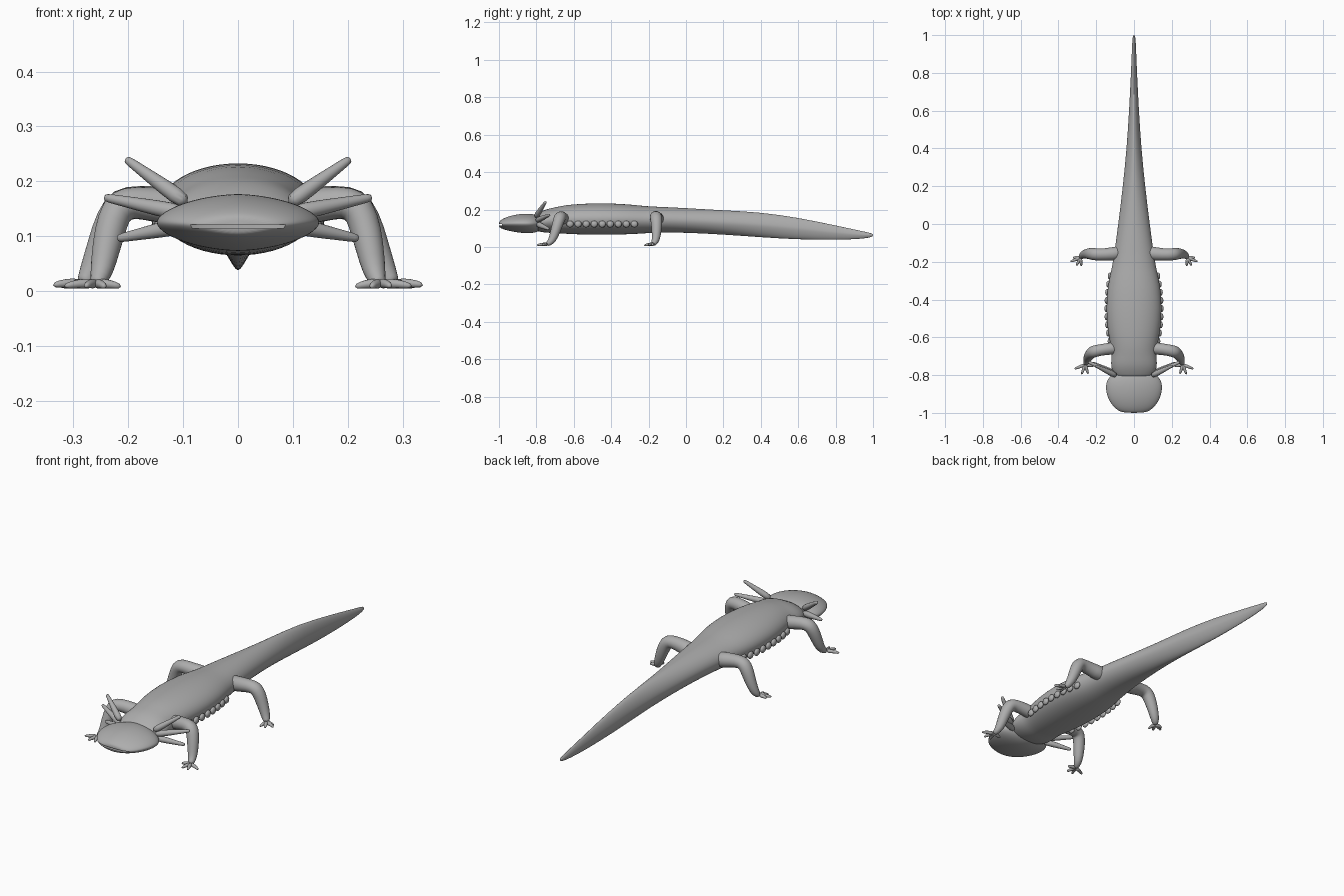
import bpy, bmesh, math
from mathutils import Vector

cube = bpy.data.objects.get("Cube")
if cube:
    bpy.data.objects.remove(cube, do_unlink=True)

skin = bpy.data.materials.new("grey_skin")
skin.use_nodes = True
GREY = (0.42, 0.42, 0.42, 1)
skin.diffuse_color = GREY
skin.node_tree.nodes["Principled BSDF"].inputs["Base Color"].default_value = GREY


def finish(name, bm, mirror=False, subsurf=1):
    """Turn a bmesh into a smooth, optionally mirrored object."""
    bmesh.ops.recalc_face_normals(bm, faces=bm.faces)
    mesh = bpy.data.meshes.new(name)
    bm.to_mesh(mesh)
    bm.free()
    mesh.materials.append(skin)
    mesh.shade_smooth()
    obj = bpy.data.objects.new(name, mesh)
    bpy.context.collection.objects.link(obj)
    if mirror:
        obj.modifiers.new("mirror", "MIRROR").use_mirror_merge = False
    if subsurf:
        mod = obj.modifiers.new("smooth", "SUBSURF")
        mod.levels = mod.render_levels = subsurf
    return obj


def skin_rings(bm, rings):
    """Bridge a list of point rings and cap both ends."""
    loops = [[bm.verts.new(p) for p in ring] for ring in rings]
    n = len(loops[0])
    for a, b in zip(loops, loops[1:]):
        for i in range(n):
            bm.faces.new((a[i], a[(i + 1) % n], b[(i + 1) % n], b[i]))
    bm.faces.new(loops[0])
    bm.faces.new(loops[-1])


def tube(bm, path, sides=10):
    """Round tapered tube; path entries are (point, radius)."""
    pts = [Vector(p) for p, r in path]
    rings = []
    for i, (p, r) in enumerate(path):
        d = (pts[min(i + 1, len(pts) - 1)] - pts[max(i - 1, 0)]).normalized()
        u = d.cross(Vector((0, 1, 0.3))).normalized()
        v = d.cross(u)
        rings.append([pts[i] + r * (math.cos(t) * u + math.sin(t) * v)
                      for t in (math.tau * k / sides for k in range(sides))])
    skin_rings(bm, rings)


def blob(bm, centre, size):
    ret = bmesh.ops.create_uvsphere(bm, u_segments=12, v_segments=8, radius=1)
    bmesh.ops.scale(bm, vec=size, verts=ret["verts"])
    bmesh.ops.translate(bm, vec=centre, verts=ret["verts"])


def section(y, w, top, bottom, power=1.0, sides=28):
    """Oval cross-section; a power above one makes the rims sharper."""
    mid, h = (top + bottom) / 2, (top - bottom) / 2
    ring = []
    for k in range(sides):
        c, s = math.cos(math.tau * k / sides), math.sin(math.tau * k / sides)
        ring.append((w * math.copysign(abs(c) ** power, c), y,
                     mid + h * math.copysign(abs(s) ** power, s)))
    return ring


# Head: broad and flat with a sharp rim
head = [(-1.0, .05, .134, .106), (-.99, .082, .144, .1), (-.965, .113, .158, .09),
        (-.92, .141, .172, .08), (-.87, .152, .178, .073), (-.83, .146, .177, .073),
        (-.80, .122, .172, .078), (-.77, .08, .16, .09)]
bm = bmesh.new()
skin_rings(bm, [section(*s, 1.15) for s in head])
head_obj = finish("head", bm, subsurf=2)

# Mouth: a thin slit cut into the snout
bm = bmesh.new()
bmesh.ops.create_cone(bm, cap_ends=True, segments=40, radius1=.1, radius2=.1, depth=.008)
bmesh.ops.scale(bm, vec=(1, .32, 1), verts=bm.verts)
bmesh.ops.translate(bm, vec=(0, -1.0, .118), verts=bm.verts)
cutter = finish("mouth_cutter", bm, subsurf=0)
cutter.hide_render = True
cutter.hide_set(True)
cut = head_obj.modifiers.new("mouth", "BOOLEAN")
cut.operation, cut.solver, cut.object = "DIFFERENCE", "EXACT", cutter
bpy.context.view_layer.objects.active = head_obj
for mod in list(head_obj.modifiers):
    bpy.ops.object.modifier_apply(modifier=mod.name)
bpy.data.objects.remove(cutter, do_unlink=True)
head_obj.select_set(True)
bpy.ops.object.shade_smooth_by_angle(angle=math.radians(40))

# Trunk and tail: collar, rounded belly, then a deep tapering tail
trunk = [(-.82, .09, .165, .09), (-.795, .107, .178, .084), (-.76, .122, .198, .077),
         (-.72, .122, .208, .074), (-.69, .118, .214, .074), (-.65, .122, .223, .07),
         (-.57, .140, .231, .066), (-.45, .149, .235, .064), (-.33, .141, .230, .066),
         (-.25, .122, .222, .070), (-.2, .112, .217, .074), (-.12, .1, .214, .077),
         (0, .084, .208, .076), (.2, .059, .196, .066), (.4, .039, .186, .051),
         (.6, .026, .157, .039), (.8, .016, .115, .037), (.93, .011, .087, .042),
         (.985, .008, .075, .05), (1.0, .004, .069, .057)]
bm = bmesh.new()
skin_rings(bm, [section(*s, 1.0 + .25 * min(max(s[0] + .1, 0) * 2, 1)) for s in trunk])
finish("body_and_tail", bm)

# Flank bumps: a row along each side of the belly
bm = bmesh.new()
for i in range(9):
    y = -.62 + i * .043
    blob(bm, (.146 - .6 * (y + .45) ** 2, y, .122), (.011, .019, .018))
finish("flank_bumps", bm, mirror=True, subsurf=0)


def leg(name, joints, toes):
    """Bent limb with a flat palm and thin splayed toes."""
    bm = bmesh.new()
    tube(bm, joints, 12)
    palm = Vector(joints[-1][0])
    for tip in toes:
        end = Vector(tip)
        mid = palm.lerp(end, .55) + Vector((0, 0, .003))
        tube(bm, [(palm, .012), (mid, .0085), (end, .006)], 8)
    finish(name, bm, mirror=True)


leg("front_legs",
    [((.07, -.655, .145), .036), ((.13, -.66, .155), .033), ((.185, -.668, .163), .031),
     ((.214, -.675, .158), .034), ((.228, -.683, .132), .031), ((.24, -.7, .08), .027),
     ((.248, -.715, .035), .022), ((.255, -.735, .018), .016), ((.259, -.745, .014), .011)],
    [(.212, -.752, .008), (.242, -.795, .008), (.278, -.798, .009), (.318, -.768, .009)])
leg("hind_legs",
    [((.06, -.15, .145), .042), ((.12, -.16, .155), .036), ((.18, -.162, .163), .032),
     ((.212, -.16, .16), .034), ((.23, -.157, .132), .032), ((.25, -.157, .08), .027),
     ((.268, -.162, .035), .022), ((.279, -.172, .018), .016), ((.284, -.178, .014), .011)],
    [(.278, -.225, .008), (.305, -.222, .008), (.338, -.2, .011), (.325, -.178, .009)])

# Gills: three feathery stalks fanning out behind each side of the head
bm = bmesh.new()
for base, tip in [((.09, -.805, .158), (.204, -.75, .241)),
                  ((.09, -.8, .14), (.243, -.73, .171)),
                  ((.09, -.795, .122), (.219, -.735, .096))]:
    a, b = Vector(base), Vector(tip)
    tube(bm, [(a, .018), (a.lerp(b, .4), .015), (a.lerp(b, .75), .0105),
              (a.lerp(b, .96), .0085), (b, .006)])
finish("gills", bm, mirror=True)
